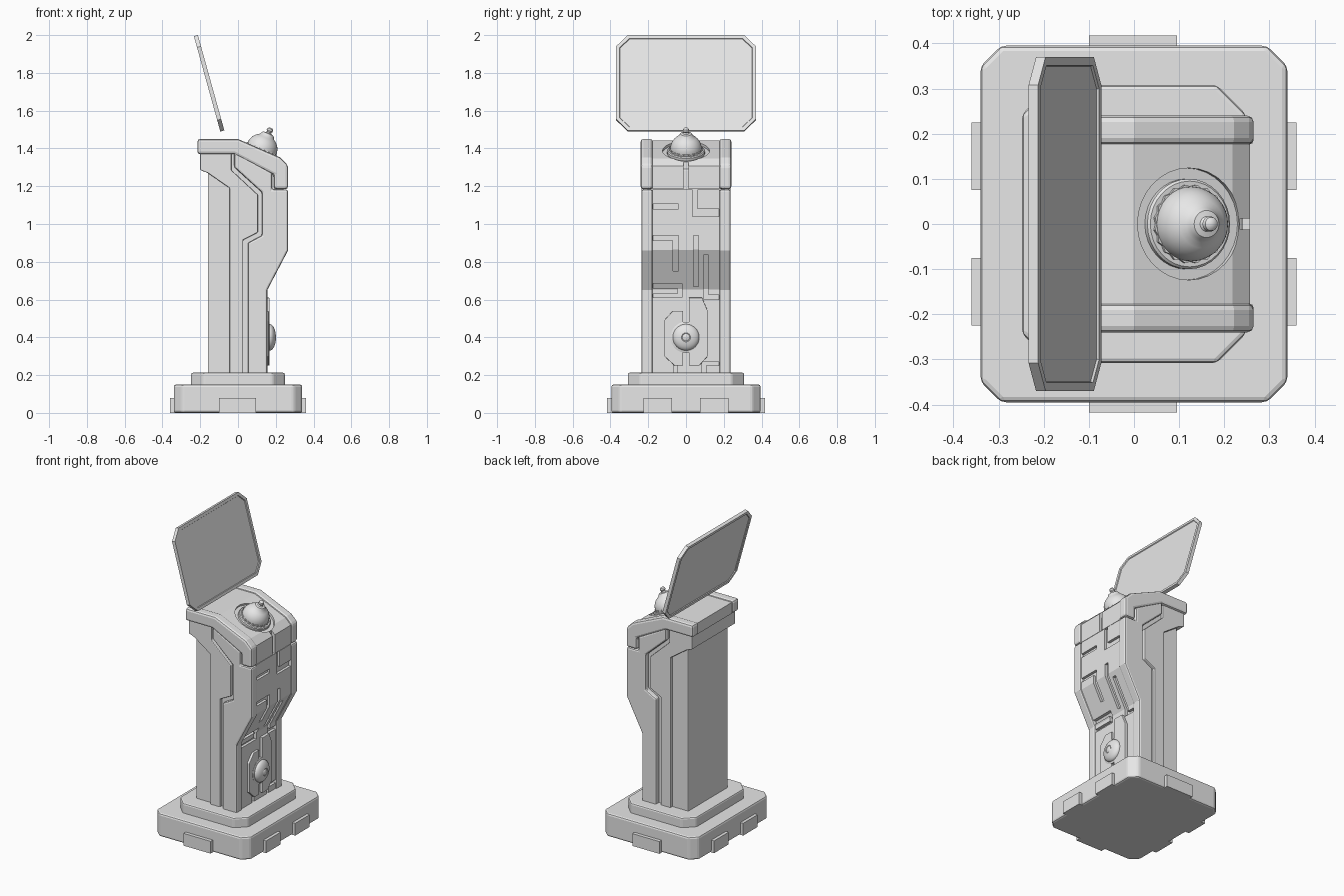
import bpy, bmesh, math
from mathutils import Matrix, Vector

if "Cube" in bpy.data.objects:
    bpy.data.objects.remove(bpy.data.objects["Cube"])

grey = bpy.data.materials.new("light_grey")
grey.use_nodes = True
grey.diffuse_color = (0.8, 0.8, 0.8, 1)
grey.node_tree.nodes["Principled BSDF"].inputs["Base Color"].default_value = (0.8, 0.8, 0.8, 1)


def finish(name, bm, bevel=0.0, smooth=False):
    bmesh.ops.recalc_face_normals(bm, faces=bm.faces)
    mesh = bpy.data.meshes.new(name)
    bm.to_mesh(mesh)
    bm.free()
    mesh.materials.append(grey)
    ob = bpy.data.objects.new(name, mesh)
    bpy.context.collection.objects.link(ob)
    if bevel:
        mod = ob.modifiers.new("bevel", "BEVEL")
        mod.width, mod.segments, mod.limit_method = bevel, 2, "ANGLE"
        mod.angle_limit = math.radians(30)
    if smooth:
        bpy.ops.object.select_all(action="DESELECT")
        ob.select_set(True)
        bpy.context.view_layer.objects.active = ob
        bpy.ops.object.shade_smooth_by_angle(angle=math.radians(35))
    return ob


def add_prism(bm, pts, a, b, axis):
    """Extrude a 2D outline from a to b along the axis."""
    place = {"x": lambda p, t: (t, p[0], p[1]),
             "y": lambda p, t: (p[0], t, p[1]),
             "z": lambda p, t: (p[0], p[1], t)}[axis]
    low = [bm.verts.new(place(p, a)) for p in pts]
    high = [bm.verts.new(place(p, b)) for p in pts]
    bm.faces.new(low)
    bm.faces.new(high)
    for i in range(len(pts)):
        j = (i + 1) % len(pts)
        bm.faces.new((low[i], low[j], high[j], high[i]))


def prism(name, pts, a, b, axis="y", bevel=0.0):
    bm = bmesh.new()
    add_prism(bm, pts, a, b, axis)
    return finish(name, bm, bevel)


def rect(u0, u1, v0, v1):
    return [(u0, v0), (u1, v0), (u1, v1), (u0, v1)]


def octagon(u, v, c):
    return [(u - c, -v), (u, c - v), (u, v - c), (u - c, v),
            (c - u, v), (-u, v - c), (-u, c - v), (c - u, -v)]


def lathe(name, profile, centre, direction, steps=32):
    """Revolve (radius, height) points about a direction."""
    bm = bmesh.new()
    vs = [bm.verts.new((r, 0, h)) for r, h in profile]
    edges = [bm.edges.new(pair) for pair in zip(vs, vs[1:])]
    bmesh.ops.spin(bm, geom=vs + edges, cent=(0, 0, 0), axis=(0, 0, 1),
                   angle=2 * math.pi, steps=steps)
    bmesh.ops.remove_doubles(bm, verts=bm.verts, dist=1e-5)
    turn = Vector((0, 0, 1)).rotation_difference(Vector(direction)).to_matrix().to_4x4()
    bm.transform(Matrix.Translation(centre) @ turn)
    return finish(name, bm, smooth=True)


def cut(target, cutter):
    cutter.hide_render = True
    mod = target.modifiers.new("cut", "BOOLEAN")
    mod.object, mod.solver, mod.use_self = cutter, "EXACT", True
    mesh = bpy.data.meshes.new_from_object(
        target.evaluated_get(bpy.context.evaluated_depsgraph_get()))
    target.modifiers.clear()
    target.data = mesh
    bpy.data.objects.remove(cutter)


# Stepped plinth with feet tabs
prism("base", octagon(0.34, 0.395, 0.045), 0, 0.15, "z", 0.012)
prism("base_step", octagon(0.248, 0.308, 0.065), 0.14, 0.213, "z", 0.01)
for s, side in ((1, "rear"), (-1, "front")):
    prism(side + "_tab", rect(-0.1, 0.095, 0, 0.08), s * 0.37, s * 0.418)
    for t, end in ((1, "left"), (-1, "right")):
        prism(f"{side}_{end}_tab", rect(*sorted((s * 0.075, s * 0.225)), 0, 0.08),
              t * 0.32, t * 0.36, "x")

# Column core
prism("column", [(-0.16, 0.2), (0.13, 0.2), (0.13, 0.655), (0.24, 0.865), (0.24, 1.29),
                 (0, 1.39), (-0.16, 1.39)], -0.205, 0.205, bevel=0.008)

# Middle side plates joined by the neck at the back
prism("neck_and_side_plates",
      [(-0.2, 1.38), (-0.2, 1.285), (-0.16, 1.27), (-0.045, 1.19), (-0.045, 0.2),
       (0.027, 0.2), (0.027, 0.915), (0.105, 0.955), (0.105, 1.155), (-0.035, 1.285),
       (-0.035, 1.38)], -0.225, 0.225, bevel=0.005)

# Front cheeks and the cap rails above them
cheek = [(-0.02, 1.38), (-0.02, 1.3), (0.127, 1.167), (0.127, 0.94), (0.052, 0.9),
         (0.052, 0.2), (0.155, 0.2), (0.155, 0.65), (0.265, 0.86), (0.265, 1.182),
         (0.18, 1.182), (0.18, 1.27)]
cap = [(-0.215, 1.37), (-0.215, 1.45), (0, 1.45), (0.222, 1.353), (0.265, 1.31),
       (0.265, 1.185), (0.19, 1.185), (0.19, 1.26), (-0.02, 1.37)]
for s, side in ((1, "rear"), (-1, "front")):
    prism(side + "_cheek", cheek, s * 0.176, s * 0.236, bevel=0.01)
    prism(side + "_cap_rail", cap, s * 0.176, s * 0.24, bevel=0.014)

# Cap centre with ring recess and front slot
centre = prism("cap_centre",
               [(-0.207, 1.37), (-0.207, 1.442), (-0.002, 1.442), (0.218, 1.346),
                (0.257, 1.307), (0.257, 1.185), (0.19, 1.185), (0.19, 1.26),
                (-0.02, 1.365)], -0.177, 0.177)
seat, tilt = Vector((0.122, 0, 1.389)), Vector((0.4, 0, 0.917))
cut(centre, lathe("recess_cutter", [(0, -0.016), (0.124, -0.016), (0.124, 0.06), (0, 0.06)],
                  seat, tilt))
cut(centre, prism("slot_cutter", rect(0.235, 0.3, 1.1, 1.4), -0.012, 0.012))

# Top lamp: ring, fluted collar, dome and finial
lathe("lamp_ring", [(0, -0.02), (0.1, -0.02), (0.1, -0.002), (0.095, 0.003), (0, 0.003)],
      seat, tilt)
dome = [(0.083 * math.cos(a), 0.01 + 0.08 * math.sin(a))
        for a in (math.radians(d) for d in range(0, 61, 10))]
lathe("lamp_dome", [(0, -0.01), (0.083, -0.01)] + dome +
      [(0.036, 0.088), (0.03, 0.097), (0.017, 0.1), (0.012, 0.106), (0.017, 0.114),
       (0.015, 0.124), (0.008, 0.13), (0, 0.131)], seat, tilt)
bm = bmesh.new()
flutes = [(r * math.cos(i * math.pi / 20), r * math.sin(i * math.pi / 20))
          for i in range(40) for r in [0.088 if i % 2 else 0.083]]
add_prism(bm, flutes, -0.005, 0.012, "z")
bm.transform(Matrix.Translation(seat) @
             Vector((0, 0, 1)).rotation_difference(tilt).to_matrix().to_4x4())
finish("lamp_collar", bm)

# Front panel with circuit-like slots
panel = prism("front_panel",
              [(0.12, 0.2), (0.148, 0.2), (0.148, 0.652), (0.257, 0.862), (0.257, 1.183),
               (0.23, 1.183), (0.23, 0.868), (0.12, 0.658)], -0.178, 0.178)
slots = [(-0.2, -0.04, 1.08, 1.105),
         (0.035, 0.062, 1.04, 1.2), (0.035, 0.2, 1.04, 1.08),
         (-0.2, -0.04, 0.912, 0.938), (-0.068, -0.04, 0.75, 0.938),
         (0.04, 0.065, 0.67, 0.94),
         (0.093, 0.119, 0.6, 0.835), (0.093, 0.2, 0.6, 0.625),
         (-0.2, -0.02, 0.662, 0.686), (-0.045, -0.02, 0.62, 0.686), (-0.2, -0.02, 0.61, 0.63),
         (-0.065, -0.045, 0.19, 0.27), (0.085, 0.105, 0.19, 0.27), (0.085, 0.2, 0.25, 0.27)]
bm = bmesh.new()
for slot in slots:
    add_prism(bm, rect(*slot), 0.05, 0.4, "x")
cut(panel, finish("slot_cutters", bm))

# Raised plates and round knob low on the front
prism("knob_plate_right", [(-0.015, 0.25), (-0.06, 0.25), (-0.115, 0.3), (-0.115, 0.49),
                           (-0.07, 0.54), (-0.015, 0.54)], 0.14, 0.163, "x", 0.003)
prism("knob_plate_left", [(0.015, 0.25), (0.07, 0.25), (0.115, 0.3), (0.115, 0.54),
                          (0.085, 0.61), (0.015, 0.61)], 0.14, 0.167, "x", 0.003)
bulge = [(0.07 * math.cos(a), 0.02 + 0.033 * math.sin(a))
         for a in (math.radians(d) for d in range(0, 71, 10))]
lathe("knob", [(0, -0.01), (0.082, -0.01), (0.082, 0.016), (0.072, 0.02)] + bulge +
      [(0.02, 0.049), (0.016, 0.052), (0, 0.053)], (0.148, 0, 0.4), (1, 0, 0))

# Tilted screen: frame with inset faces on both sides
bm = bmesh.new()
add_prism(bm, octagon(0.37, 0.262, 0.062), -0.011, 0.011, "x")
bmesh.ops.recalc_face_normals(bm, faces=bm.faces)
big = [f for f in bm.faces if len(f.verts) == 8]
bmesh.ops.inset_individual(bm, faces=big, thickness=0.02, depth=0)
bmesh.ops.inset_individual(bm, faces=big, thickness=0.003, depth=-0.005)
bm.transform(Matrix.Translation((-0.153, 0, 1.745)) @ Matrix.Rotation(math.radians(-15.5), 4, "Y"))
finish("screen", bm)
